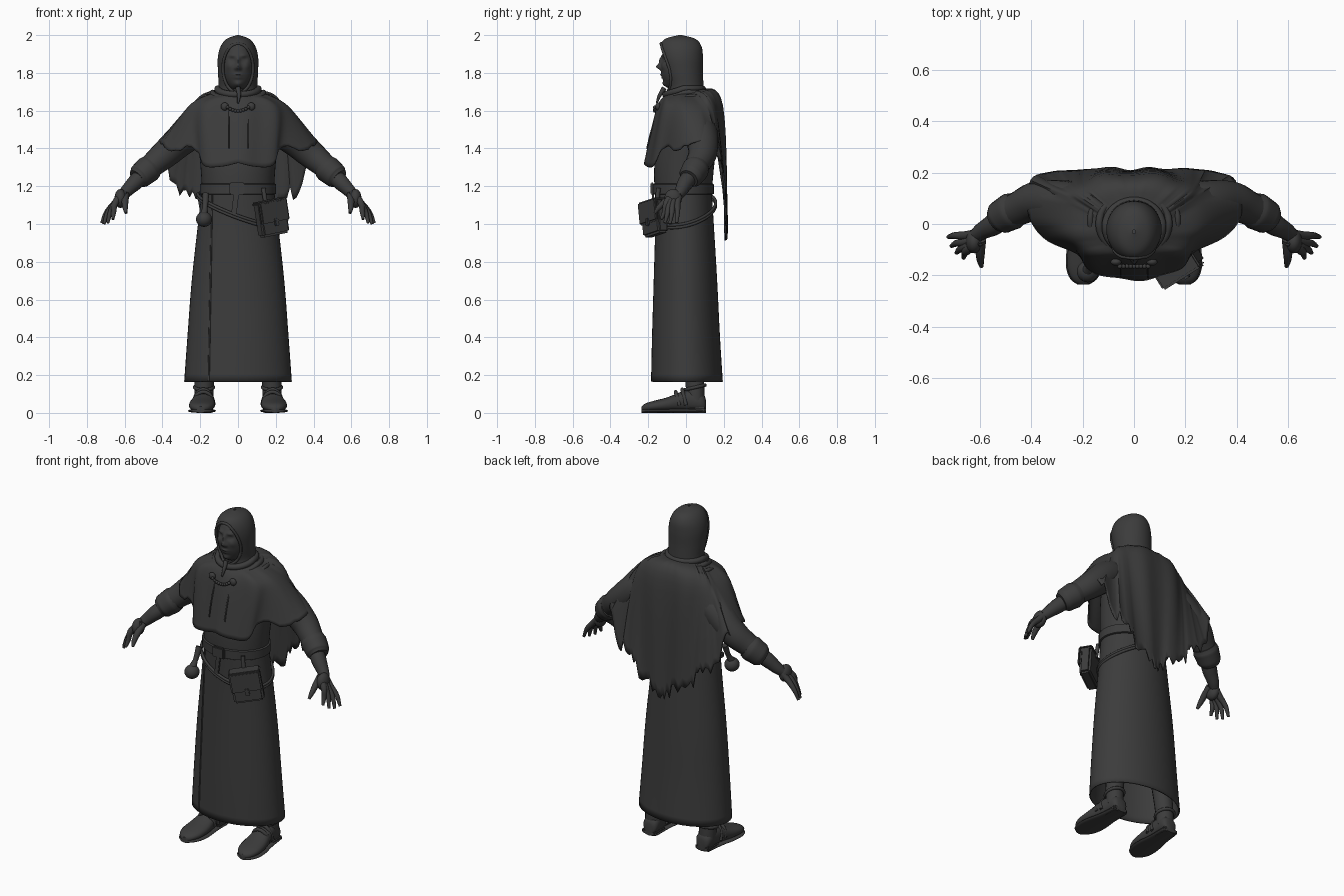
import bpy, bmesh, math, random
from math import sin, cos, pi, exp, atan2, radians
from mathutils import Vector, Matrix

random.seed(4)
if "Cube" in bpy.data.objects:
    bpy.data.objects.remove(bpy.data.objects["Cube"])

cloth = bpy.data.materials.new("dark_grey")
cloth.use_nodes = True
GREY = (0.045, 0.045, 0.045, 1)
cloth.diffuse_color = GREY
bsdf = next(n for n in cloth.node_tree.nodes if n.type == 'BSDF_PRINCIPLED')
bsdf.inputs["Base Color"].default_value = GREY
bsdf.inputs["Roughness"].default_value = 0.8


def finish(ob, angle=40):
    ob.data.materials.clear()
    ob.data.materials.append(cloth)
    bpy.ops.object.select_all(action='DESELECT')
    ob.select_set(True)
    bpy.context.view_layer.objects.active = ob
    bpy.ops.object.shade_smooth_by_angle(angle=radians(angle))
    return ob


def from_bmesh(name, bm, thick=0, angle=40):
    bmesh.ops.recalc_face_normals(bm, faces=bm.faces)
    me = bpy.data.meshes.new(name)
    bm.to_mesh(me)
    bm.free()
    ob = bpy.data.objects.new(name, me)
    bpy.context.collection.objects.link(ob)
    if thick:
        ob.modifiers.new("thickness", 'SOLIDIFY').thickness = thick
    return finish(ob, angle)


def loft(name, rings, caps=True, thick=0, keep=None, angle=40):
    """Skin closed rings of points; keep(centre) filters faces."""
    bm = bmesh.new()
    vs = [[bm.verts.new(p) for p in r] for r in rings]
    n = len(rings[0])
    for a, b in zip(vs, vs[1:]):
        for i in range(n):
            j = (i + 1) % n
            bm.faces.new((a[i], a[j], b[j], b[i]))
    if caps:
        bm.faces.new(vs[0])
        bm.faces.new(vs[-1])
    if keep:
        bad = [f for f in bm.faces if not keep(f.calc_center_median())]
        bmesh.ops.delete(bm, geom=bad, context='FACES')
    return from_bmesh(name, bm, thick, angle)


def spline(pts, steps):
    """Smooth curve through points of any dimension."""
    out = []
    for i in range(len(pts) - 1):
        a, b, c, d = (pts[max(0, min(len(pts) - 1, i + k))] for k in (-1, 0, 1, 2))
        for s in range(steps):
            t = s / steps
            out.append([0.5 * (2*q + (r-p)*t + (2*p-5*q+4*r-u)*t*t + (3*q-p-3*r+u)*t**3)
                        for p, q, r, u in zip(a, b, c, d)])
    return out + [list(pts[-1])]


def ellipse(z, rx, ry, cy=0.0, n=48):
    return [Vector((rx * sin(2*pi*i/n), cy - ry * cos(2*pi*i/n), z)) for i in range(n)]


def tube(name, pts, closed=False, sides=3):
    """Round tube through (x, y, z, radius) points."""
    cu = bpy.data.curves.new(name, 'CURVE')
    cu.dimensions, cu.bevel_depth, cu.bevel_resolution = '3D', 1.0, sides
    cu.use_fill_caps, cu.resolution_u = True, 6
    sp = cu.splines.new('BEZIER')
    sp.bezier_points.add(len(pts) - 1)
    sp.use_cyclic_u = closed
    for bp, p in zip(sp.bezier_points, pts):
        bp.co, bp.radius = p[:3], p[3]
        bp.handle_left_type = bp.handle_right_type = 'AUTO'
    ob = bpy.data.objects.new(name, cu)
    bpy.context.collection.objects.link(ob)
    bpy.ops.object.select_all(action='DESELECT')
    ob.select_set(True)
    bpy.context.view_layer.objects.active = ob
    bpy.ops.object.convert(target='MESH')
    return finish(bpy.context.object, 50)


def ball(name, loc, scale):
    bm = bmesh.new()
    bmesh.ops.create_uvsphere(bm, u_segments=24, v_segments=16, radius=1,
                              matrix=Matrix.LocRotScale(Vector(loc), None, Vector(scale)))
    return from_bmesh(name, bm)


def box(name, size, matrix, bevel=0.01):
    bm = bmesh.new()
    bmesh.ops.create_cube(bm, size=1)
    bmesh.ops.scale(bm, vec=size, verts=bm.verts)
    bmesh.ops.bevel(bm, geom=bm.edges[:], offset=bevel, segments=2, affect='EDGES')
    bm.transform(matrix)
    return from_bmesh(name, bm)


# Robe skirt, open at the hem, and the torso: (z, rx, ry, cy)
skirt = [(.165, .285, .19, .005), (.4, .268, .18, 0), (.7, .245, .168, -.003),
         (1.0, .212, .155, -.008), (1.19, .19, .15, -.015)]
loft("robe_skirt", [ellipse(*r) for r in spline(skirt, 4)], False, thick=.008)
torso = [(1.15, .188, .15, -.015), (1.3, .198, .158, -.01), (1.45, .21, .155, .01),
         (1.58, .2, .13, .02), (1.66, .1, .08, 0)]
loft("tunic_torso", [ellipse(*r) for r in spline(torso, 4)])


def on_robe(x, z, out=0.0):
    """Front surface point of the skirt."""
    r = min(spline(skirt, 8), key=lambda s: abs(s[0] - z))
    return (x, r[3] - r[2] * math.sqrt(max(0, 1 - (x / r[1])**2)) - out, z)


tube("robe_overlap_edge", [(*on_robe(-.155 + .018*k/6, .17 + k*.165), .005) for k in range(7)])

# Belts
loft("belt", [ellipse(z, .193 + o, .154 + o, -.015) for z, o in
              ((1.155, 0), (1.16, .008), (1.21, .008), (1.215, 0))], False, .004)
box("belt_buckle", (.08, .02, .065), Matrix.Translation((-.005, -.178, 1.187)), .006)
box("belt_tail", (.028, .01, .13), Matrix.Translation((-.015, -.174, 1.11)) @ Matrix.Rotation(.12, 4, 'Y'), .003)
sling = [Vector((.212 * sin(a), -.008 - .165 * cos(a), 1.065 - .085 * cos(a - 1.15)))
         for a in (2*pi*k/24 for k in range(24))]
for k in (0, 1):
    tube("hip_strap", [(p.x, p.y, p.z + k*.014, .008) for p in sling], True)

# Satchel with flap, and small round purse
m = Matrix.Translation((.178, -.168, 1.03)) @ Matrix.Rotation(radians(32), 4, 'Z') @ Matrix.Rotation(radians(-10), 4, 'Y')
box("satchel_body", (.17, .065, .18), m, .012)
box("satchel_flap", (.176, .02, .12), m @ Matrix.Translation((0, -.034, .035)), .008)
box("satchel_lid", (.176, .08, .02), m @ Matrix.Translation((0, -.002, .088)), .007)
box("satchel_clasp", (.025, .015, .04), m @ Matrix.Translation((0, -.045, -.02)), .004)
tube("satchel_hanger", [(.15, -.15, 1.1, .012), (.14, -.15, 1.15, .012), (.135, -.145, 1.19, .012)])
ball("purse", (-.18, -.185, 1.025), (.042, .042, .04))
tube("purse_neck", [(-.18, -.18, 1.05, .022), (-.175, -.16, 1.085, .014), (-.17, -.13, 1.16, .018)])

# Shoulder cape: hem points from front to back, mirrored
hem = [(0, -.215, 1.325), (.09, -.213, 1.305), (.18, -.17, 1.31), (.23, -.12, 1.40),
       (.35, -.05, 1.40), (.42, .05, 1.43), (.40, .17, 1.42), (.32, .20, 1.22),
       (.24, .21, 1.17), (.17, .22, 1.07), (.05, .215, 1.0), (0, .217, .95)]
half = spline(hem, 5)
loop = half + [[-x, y, z] for x, y, z in half[-2:0:-1]]
columns = []
for x, y, z in loop:
    a = atan2(x, .03 - y)
    s, c = sin(a), cos(a)
    sgn = lambda v, e: math.copysign(abs(v)**e, v)
    neck = (.12 * s, -.015 - .1 * c, 1.70 - .02 * c)
    back = c < 0
    shoulder = (.262 * sgn(s, .85), .025 - (.17 if back else .178) * sgn(c, .75), 1.625 - .02 * max(c, 0))
    if y > .13:
        z -= random.uniform(-.02, .075)
    elif abs(x) > .2:
        z -= random.uniform(-.01, .015)
    col = spline([neck, shoulder, (x, y, z)], 8)
    for k, p in enumerate(col):
        w = .007 * sin(9 * a + 1) * min(1, k / 10)
        p[0] += w * s
        p[1] -= w * c
    columns.append(col)
loft("shoulder_cape", list(zip(*columns)), False, thick=.007, angle=50)

# Cape front edges and draped collar folds
for x in (-.05, .055):
    tube("cape_front_edge", [(x, -.148, 1.6, .004), (x, -.182, 1.5, .004), (x, -.207, 1.4, .004)])
for i, (rx, ry, z) in enumerate(((.108, .098, 1.715), (.135, .118, 1.695), (.17, .14, 1.675))):
    tube("collar_fold", [(rx * sin(a), -.01 - ry * cos(a) + .012 * i, z - .03 * (1 + i*.3) * max(cos(a), 0), .018 - .003 * i)
                         for a in (2*pi*k/20 for k in range(20))], True)

# Clasp: two studs joined by a chain
for s in (-1, 1):
    ball("cape_stud", (s * .07, -.148, 1.622), (.021, .014, .021))
for k in range(9):
    u = k / 4 - 1
    ball("chain_bead", (u * .055, -.165, 1.598 + .02 * u * u), (.009, .009, .009))
tube("chin_tie", [(0, -.115, 1.72, .014), (.005, -.14, 1.68, .01), (0, -.155, 1.64, .005)])

# Hood with an open face and a rolled rim
hood = [(1.66, .12, .105, -.01), (1.72, .103, .095, -.002), (1.8, .106, .104, -.014), (1.88, .107, .114, -.024),
        (1.94, .092, .11, -.028), (1.98, .06, .08, -.03), (2.0, .006, .008, -.03)]
hood_rings = spline(hood, 6)
OPEN = lambda x, z: (x / .08)**2 + ((z - 1.825) / .13)**2
loft("hood", [ellipse(*r, n=72) for r in hood_rings], False,
     keep=lambda p: p.y > -.02 or OPEN(p.x, p.z) > 1)
rim = []
for k in range(32):
    x, z = .08 * cos(2*pi*k/32), 1.825 + .13 * sin(2*pi*k/32)
    r = min(hood_rings, key=lambda s: abs(s[0] - z))
    rim.append((x, r[3] - r[2] * math.sqrt(max(0, 1 - (x / r[1])**2)), z, .008))
tube("hood_rim", rim, True)

# Face: ellipsoid shaped with soft bumps (x, z, push, width, height)
bumps = [(0, 1.865, .012, .009, .025), (0, 1.832, .024, .012, .014), (0, 1.79, .009, .022, .006),
         (0, 1.775, .008, .02, .006), (0, 1.738, .016, .024, .018)]
for s in (-1, 1):
    bumps += [(s*.032, 1.893, .008, .02, .009), (s*.031, 1.868, -.012, .015, .011),
              (s*.031, 1.868, .006, .009, .006), (s*.048, 1.835, .006, .016, .018),
              (s*.014, 1.824, .008, .007, .008)]
bm = bmesh.new()
bmesh.ops.create_uvsphere(bm, u_segments=96, v_segments=64, radius=1,
                          matrix=Matrix.LocRotScale(Vector((0, -.048, 1.835)), None, Vector((.083, .085, .132))))
for v in bm.verts:
    if v.co.y < -.05:
        v.co.y -= sum(d * exp(-((v.co.x - x) / w)**2 - ((v.co.z - z) / h)**2) for x, z, d, w, h in bumps)
from_bmesh("face", bm, angle=60)
tube("neck", [(0, 0, 1.6, .07), (0, -.02, 1.7, .06), (0, -.03, 1.78, .06)])

# Arms, hands and feet, both sides
for s, side in ((1, "left"), (-1, "right")):
    flip = lambda pts: [(s * p[0], *p[1:]) for p in pts]
    tube(side + "_sleeve", flip([(.15, .05, 1.54, .09), (.27, .08, 1.47, .09), (.38, .088, 1.375, .077),
                                 (.45, .06, 1.315, .066), (.51, .03, 1.265, .058)]), sides=6)
    tube(side + "_cuff", flip([(.455, .06, 1.305, .066), (.475, .05, 1.29, .073), (.52, .025, 1.252, .066), (.535, .015, 1.24, .052)]), sides=6)
    tube(side + "_forearm", flip([(.48, .045, 1.28, .046), (.55, -.005, 1.215, .042), (.595, -.03, 1.17, .033), (.615, -.045, 1.15, .028)]), sides=5)
    ball(side + "_palm", (s * .622, -.068, 1.135), (.032, .046, .05))
    for tip in ((.722, -.05, 1.005), (.71, -.085, 1.0), (.69, -.112, 1.005), (.663, -.132, 1.025)):
        y = -.03 - (tip[1] + .05) * -.7
        tube(side + "_finger", flip([(.6, y * .6 - .015, 1.165, .019), (.65, y - .015, 1.112, .018),
                                     (.65 + (tip[0] - .65) * .65, (y + tip[1]) / 2 - .005, 1.06, .0135), (*tip, .008)]))
    tube(side + "_thumb", flip([(.595, -.06, 1.155, .02), (.598, -.115, 1.115, .018), (.597, -.145, 1.085, .014), (.593, -.165, 1.058, .008)]))

    # Shoe: sections along y (y, half width, top height), toes turned out
    shoe = [(.105, .025, .07), (.09, .045, .1), (.03, .05, .125), (-.03, .056, .11),
            (-.1, .068, .082), (-.17, .066, .064), (-.215, .046, .05), (-.235, .018, .034)]
    def section(y, w, lo, hi, n=20):
        cx = .183 - .06 * y
        ang = [2*pi*k/n for k in range(n)]
        return [(s * (cx + w * cos(t)), y, (lo + hi) / 2 + (hi - lo) / 2 * math.copysign(abs(sin(t))**.8, sin(t))) for t in ang]
    prof = spline(shoe, 3)
    loft(side + "_shoe", [section(y, w, .008, h) for y, w, h in prof])
    loft(side + "_sole", [section(y, w + .005, 0, .022) for y, w, h in prof])
    box(side + "_heel", (.095, .1, .03), Matrix.Translation((s * .18, .055, .0155)), .008)
    tube(side + "_ankle", flip([(.18, .05, .06, .05), (.18, .048, .13, .05), (.175, .045, .2, .052), (.16, .03, .45, .065)]), sides=5)
    for y, z, w in ((-.035, .105, .054), (.0, .118, .051)):
        tube(side + "_shoe_strap", [(s * (.183 + w * cos(t)), y - .02 * sin(t), .035 + (z - .035) * sin(t) + .006, .01)
                                    for t in (pi * k / 8 for k in range(9))])
    tube(side + "_ankle_strap", [(s * .18 + .05 * cos(t), .048 + .053 * sin(t), .135 + .012 * sin(t), .009)
                                 for t in (2*pi*k/12 for k in range(12))], True)
